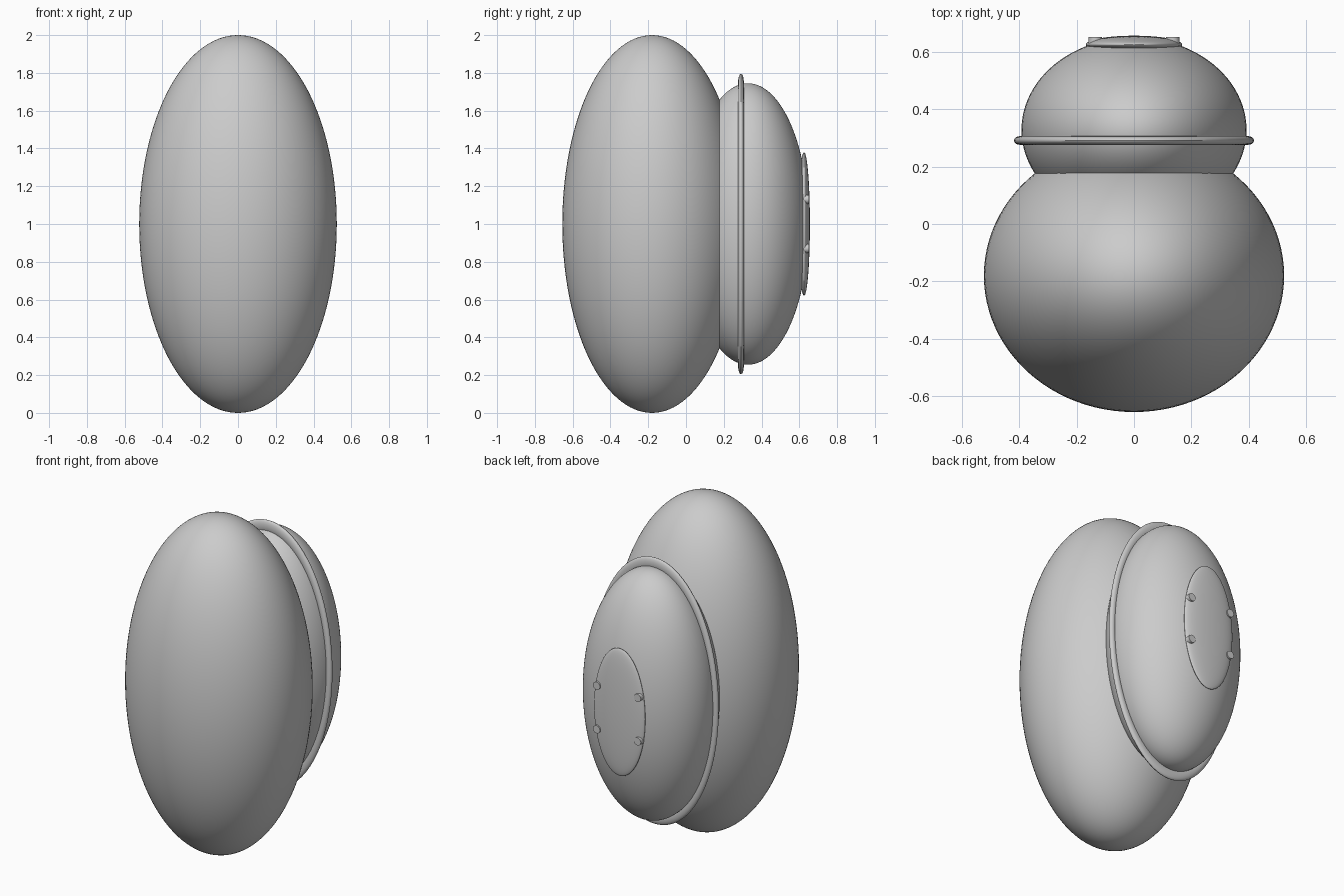
import bpy
import math

cube = bpy.data.objects.get("Cube")
if cube:
    bpy.data.objects.remove(cube, do_unlink=True)

grey = bpy.data.materials.new("plain grey")
grey.use_nodes = True
colour = (0.6, 0.6, 0.6, 1)
grey.diffuse_color = colour
grey.node_tree.nodes["Principled BSDF"].inputs["Base Color"].default_value = colour


def finish(name, scale=(1, 1, 1)):
    """Name, size, colour and smooth the newly added primitive."""
    ob = bpy.context.object
    ob.name = name
    ob.scale = scale
    bpy.ops.object.transform_apply(location=False, rotation=True, scale=True)
    ob.data.materials.append(grey)
    bpy.ops.object.shade_smooth_by_angle(angle=math.radians(40))
    return ob


def ellipsoid(name, y, radii):
    bpy.ops.mesh.primitive_uv_sphere_add(segments=96, ring_count=64, radius=1, location=(0, y, 1))
    return finish(name, radii)


# Large front shell, smaller rear shell and the shallow plate on its back
ellipsoid("front_shell", -0.18, (0.523, 0.475, 1.0))
ellipsoid("rear_shell", 0.328, (0.392, 0.322, 0.745))
ellipsoid("back_plate", 0.625, (0.168, 0.031, 0.38))

# Thin oval rim around the rear shell
bpy.ops.mesh.primitive_torus_add(major_radius=1, minor_radius=0.05, major_segments=96,
                                 minor_segments=16, location=(0, 0.291, 1))
rim = bpy.context.object
rim.scale = (0.398, 0.757, 0.3)
rim.rotation_euler = (math.pi / 2, 0, 0)
bpy.ops.object.transform_apply(location=False, rotation=True, scale=True)
finish("rim")

# Four studs on the back plate
for side, x in (("left", 0.135), ("right", -0.135)):
    for level, z in (("upper", 1.13), ("lower", 0.87)):
        bpy.ops.mesh.primitive_cylinder_add(vertices=32, radius=0.023, depth=0.03,
                                            location=(x, 0.637, z),
                                            rotation=(math.pi / 2, 0, 0))
        finish(f"{level}_{side}_stud")
